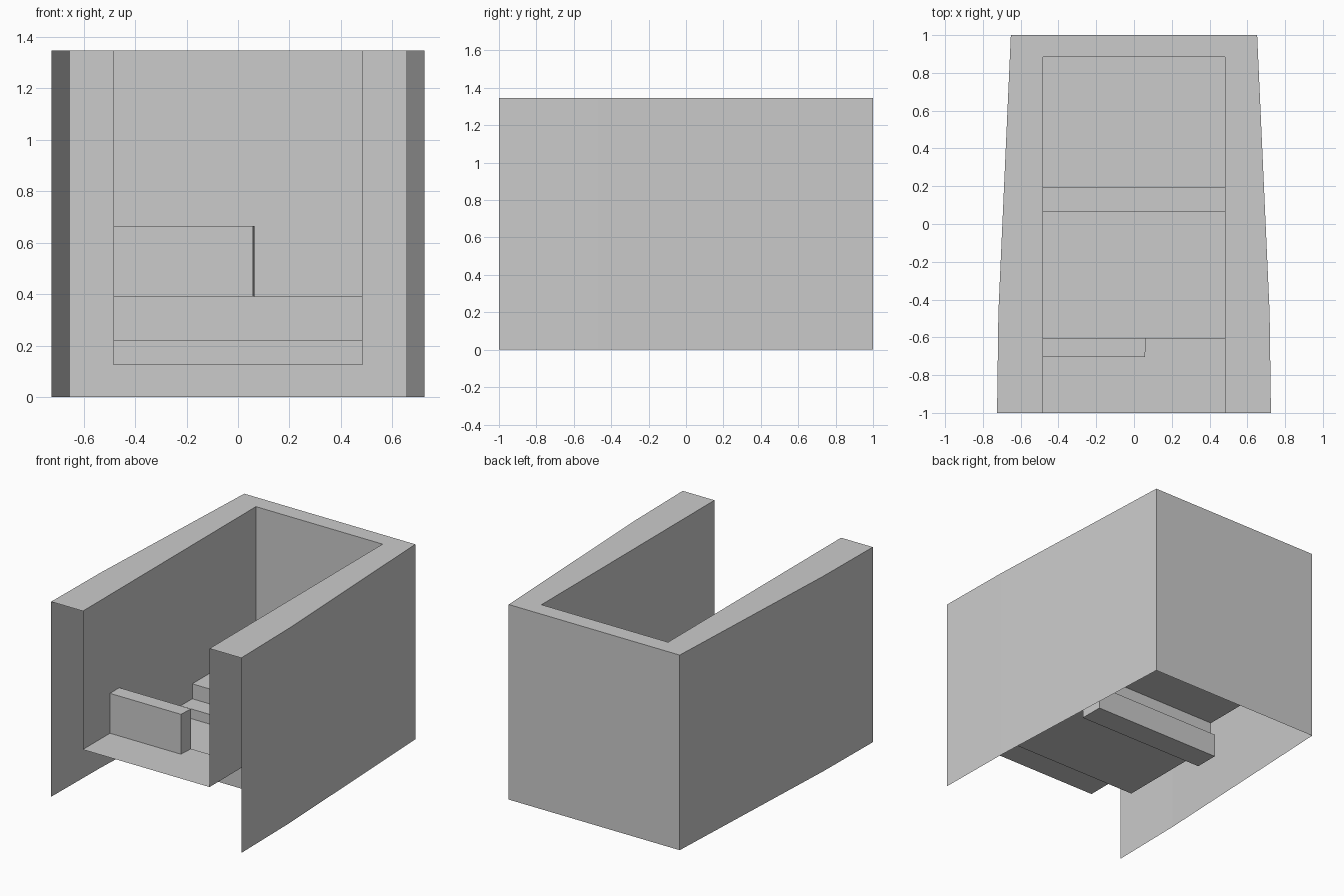
import bpy, bmesh

if "Cube" in bpy.data.objects:
    bpy.data.objects.remove(bpy.data.objects["Cube"])

H = 1.345                                           # overall height
IN, BACK = 0.483, 0.885                             # inner half width and inner back wall
OUTER = [(0.725, -1), (0.718, -0.47), (0.652, 1)]   # outer right wall plan

grey = bpy.data.materials.new("plain_grey")
grey.diffuse_color = (0.6, 0.6, 0.6, 1)
grey.use_nodes = True
grey.node_tree.nodes["Principled BSDF"].inputs["Base Color"].default_value = grey.diffuse_color


def finish(name, bm, recalc=False):
    if recalc:
        bmesh.ops.recalc_face_normals(bm, faces=bm.faces)
    me = bpy.data.meshes.new(name)
    bm.to_mesh(me)
    bm.free()
    me.materials.append(grey)
    ob = bpy.data.objects.new(name, me)
    bpy.context.collection.objects.link(ob)
    return ob


def face(bm, pts):
    return bm.faces.new([bm.verts.new(p) for p in pts])


def block(name, plan, z0, z1):
    """Closed prism on a counter-clockwise plan."""
    bm = bmesh.new()
    f = face(bm, [(x, y, z0) for x, y in plan])
    top = bmesh.ops.extrude_face_region(bm, geom=[f])["geom"]
    bmesh.ops.translate(bm, vec=(0, 0, z1 - z0),
                        verts=[v for v in top if isinstance(v, bmesh.types.BMVert)])
    return finish(name, bm, True)


# Outer shell: tapered sides and back, open at the front and bottom
bm = bmesh.new()
path = OUTER + [(-x, y) for x, y in reversed(OUTER)]
for (xa, ya), (xb, yb) in zip(path, path[1:]):
    face(bm, [(xa, ya, 0), (xb, yb, 0), (xb, yb, H), (xa, ya, H)])
finish("outer_shell", bm)

# Top rim: U-shaped strip between the outer and inner walls
bm = bmesh.new()
inner = [(IN, -1), (IN, -0.47), (IN, BACK)]
inner += [(-x, y) for x, y in reversed(inner)]
for i in range(len(path) - 1):
    quad = [path[i], path[i + 1], inner[i + 1], inner[i]]
    face(bm, [(x, y, H) for x, y in quad])
finish("top_rim", bm)

# Stepped floor, with risers, ending in the inner back wall
PROFILE = [(-1, 0.39), (-0.603, 0.39), (-0.603, 0.218), (0.065, 0.218),
           (0.065, 0.285), (0.192, 0.285), (0.192, 0.388), (BACK, 0.388), (BACK, H)]
bm = bmesh.new()
for (ya, za), (yb, zb) in zip(PROFILE, PROFILE[1:]):
    face(bm, [(-IN, ya, za), (IN, ya, za), (IN, yb, zb), (-IN, yb, zb)])
finish("stepped_floor", bm)

# Inner side walls follow the floor profile
bm = bmesh.new()
side = PROFILE + [(-1, H)]
face(bm, [(-IN, y, z) for y, z in side])
face(bm, [(IN, y, z) for y, z in reversed(side)])
finish("inner_walls", bm)

# Low step block in the floor, and the half-width front panel
block("step_block", [(-IN, 0.065), (IN, 0.065), (IN, 0.23), (-IN, 0.23)], 0.125, 0.285)
block("front_panel", [(-IN, -0.705), (0.058, -0.705), (0.064, -0.603), (-IN, -0.603)],
      0.39, 0.665)
